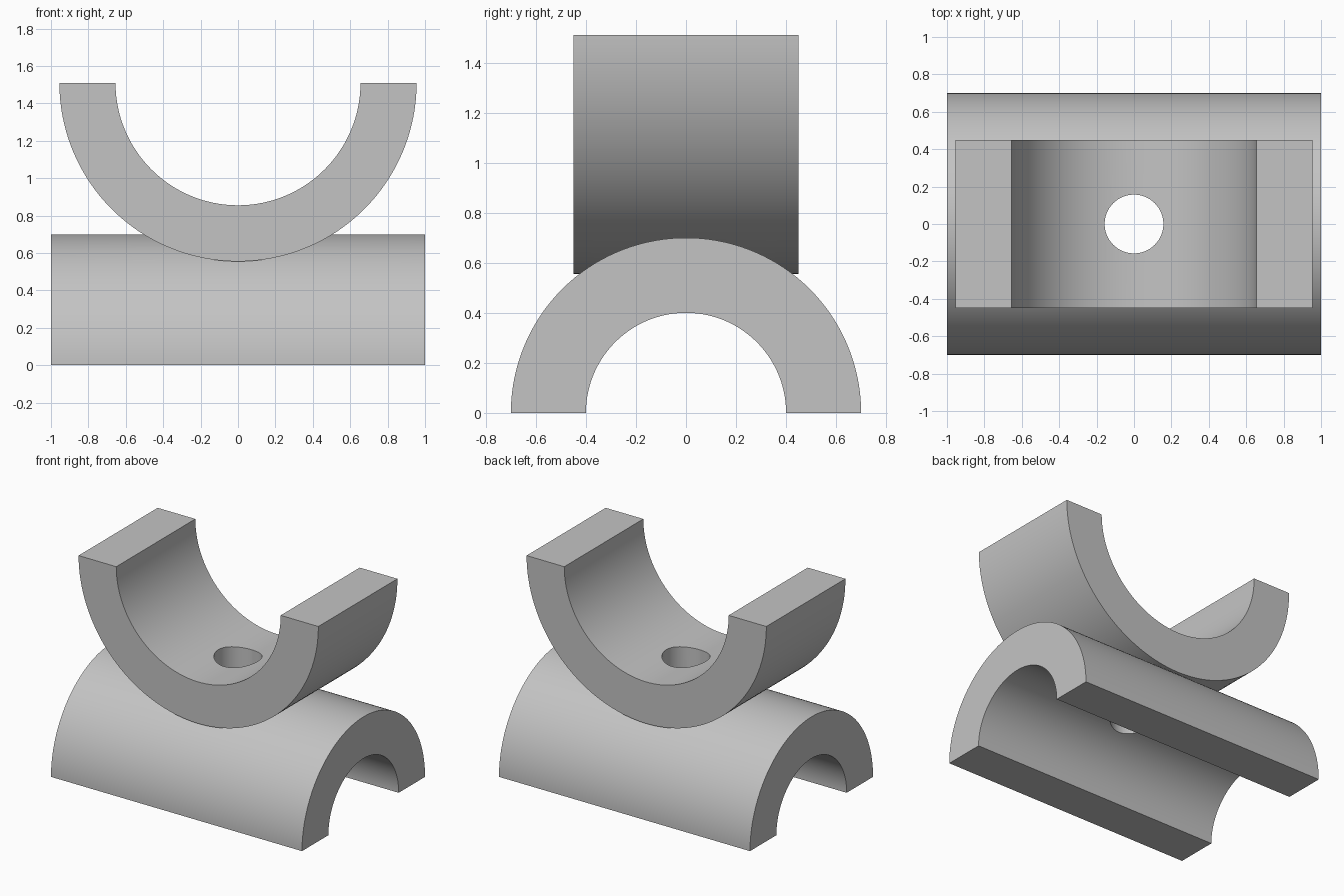
import bpy
import bmesh
from math import cos, sin, pi, radians
from mathutils import Vector

if "Cube" in bpy.data.objects:
    bpy.data.objects.remove(bpy.data.objects["Cube"])

grey = bpy.data.materials.new("light grey")
grey.use_nodes = True
colour = (0.55, 0.55, 0.55, 1)
grey.diffuse_color = colour
grey.node_tree.nodes["Principled BSDF"].inputs["Base Color"].default_value = colour

SEGMENTS = 96


def make_object(name, bm):
    bmesh.ops.recalc_face_normals(bm, faces=bm.faces)
    mesh = bpy.data.meshes.new(name)
    bm.to_mesh(mesh)
    bm.free()
    mesh.materials.append(grey)
    obj = bpy.data.objects.new(name, mesh)
    bpy.context.collection.objects.link(obj)
    return obj


def half_pipe(name, outer, inner, length, place):
    """Extrude a half-ring profile; place(u, v, w) maps profile and depth to 3D."""
    bm = bmesh.new()
    angles = [pi * i / SEGMENTS for i in range(SEGMENTS + 1)]
    profile = [(outer * cos(a), outer * sin(a)) for a in angles]
    profile += [(inner * cos(a), inner * sin(a)) for a in reversed(angles)]
    face = bm.faces.new([bm.verts.new(place(u, v, -length / 2)) for u, v in profile])
    depth = Vector(place(0, 0, length / 2)) - Vector(place(0, 0, -length / 2))
    swept = bmesh.ops.extrude_face_region(bm, geom=[face], use_keep_orig=True)
    moved = [g for g in swept["geom"] if isinstance(g, bmesh.types.BMVert)]
    bmesh.ops.translate(bm, verts=moved, vec=depth)
    return make_object(name, bm)


# Lower saddle arches over the x axis, upper cradle opens upwards along y
saddle = half_pipe("crossed_saddle", 0.70, 0.40, 2.0, lambda u, v, w: (w, u, v))
cradle = half_pipe("upper_cradle", 0.955, 0.655, 0.90, lambda u, v, w: (u, w, 1.51 - v))

# Bolt hole through both shells
bm = bmesh.new()
bmesh.ops.create_cone(bm, cap_ends=True, segments=64, radius1=0.157, radius2=0.157, depth=1.0)
bmesh.ops.translate(bm, verts=bm.verts, vec=(0, 0, 0.65))
hole = make_object("hole_cutter", bm)

# Join the shells, then drill
bpy.context.view_layer.objects.active = saddle
for helper, operation in ((cradle, "UNION"), (hole, "DIFFERENCE")):
    mod = saddle.modifiers.new(operation.lower(), "BOOLEAN")
    mod.operation = operation
    mod.solver = "EXACT"
    mod.object = helper
    bpy.ops.object.modifier_apply(modifier=mod.name)
    bpy.data.objects.remove(helper)

bpy.ops.object.select_all(action="DESELECT")
saddle.select_set(True)
bpy.ops.object.shade_smooth_by_angle(angle=radians(25))
